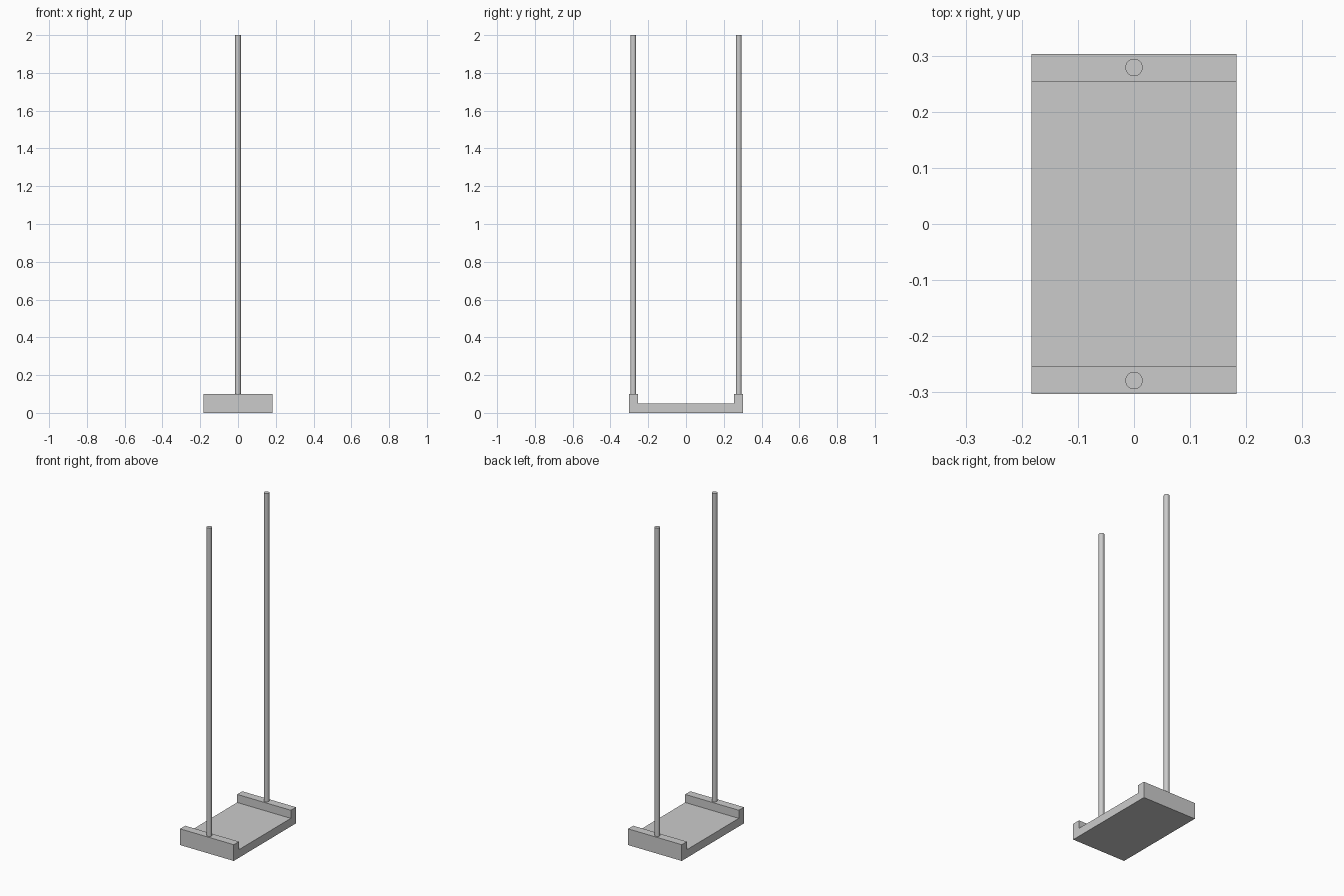
import bpy
import bmesh
import math

cube = bpy.data.objects.get("Cube")
if cube:
    bpy.data.objects.remove(cube, do_unlink=True)

HALF_X, HALF_Y = 0.183, 0.303
LIP_Y, FLOOR_Z, LIP_Z = 0.253, 0.05, 0.10
ROD_Y, ROD_R, TOP_Z = 0.279, 0.0155, 2.0

grey = bpy.data.materials.new("plain_grey")
grey.use_nodes = True
colour = (0.6, 0.6, 0.6, 1)
grey.diffuse_color = colour
grey.node_tree.nodes["Principled BSDF"].inputs["Base Color"].default_value = colour

# Seat board: U-shaped side profile extruded across the width
profile = [(-HALF_Y, 0), (HALF_Y, 0), (HALF_Y, LIP_Z), (LIP_Y, LIP_Z),
           (LIP_Y, FLOOR_Z), (-LIP_Y, FLOOR_Z), (-LIP_Y, LIP_Z), (-HALF_Y, LIP_Z)]
bm = bmesh.new()
side = bm.faces.new([bm.verts.new((-HALF_X, y, z)) for y, z in profile])
new = bmesh.ops.extrude_face_region(bm, geom=[side])["geom"]
bmesh.ops.translate(bm, vec=(2 * HALF_X, 0, 0),
                    verts=[v for v in new if isinstance(v, bmesh.types.BMVert)])
bmesh.ops.recalc_face_normals(bm, faces=bm.faces)
mesh = bpy.data.meshes.new("seat_board")
bm.to_mesh(mesh)
bm.free()
mesh.materials.append(grey)
bpy.context.collection.objects.link(bpy.data.objects.new("seat_board", mesh))

# Upright rods standing on the two raised ends
for name, sign in (("front_rod", -1), ("back_rod", 1)):
    bpy.ops.mesh.primitive_cylinder_add(
        vertices=32, radius=ROD_R, depth=TOP_Z - LIP_Z,
        location=(0, sign * ROD_Y, (TOP_Z + LIP_Z) / 2))
    rod = bpy.context.object
    rod.name = name
    rod.data.materials.append(grey)
    bpy.ops.object.shade_smooth_by_angle(angle=math.radians(30))
